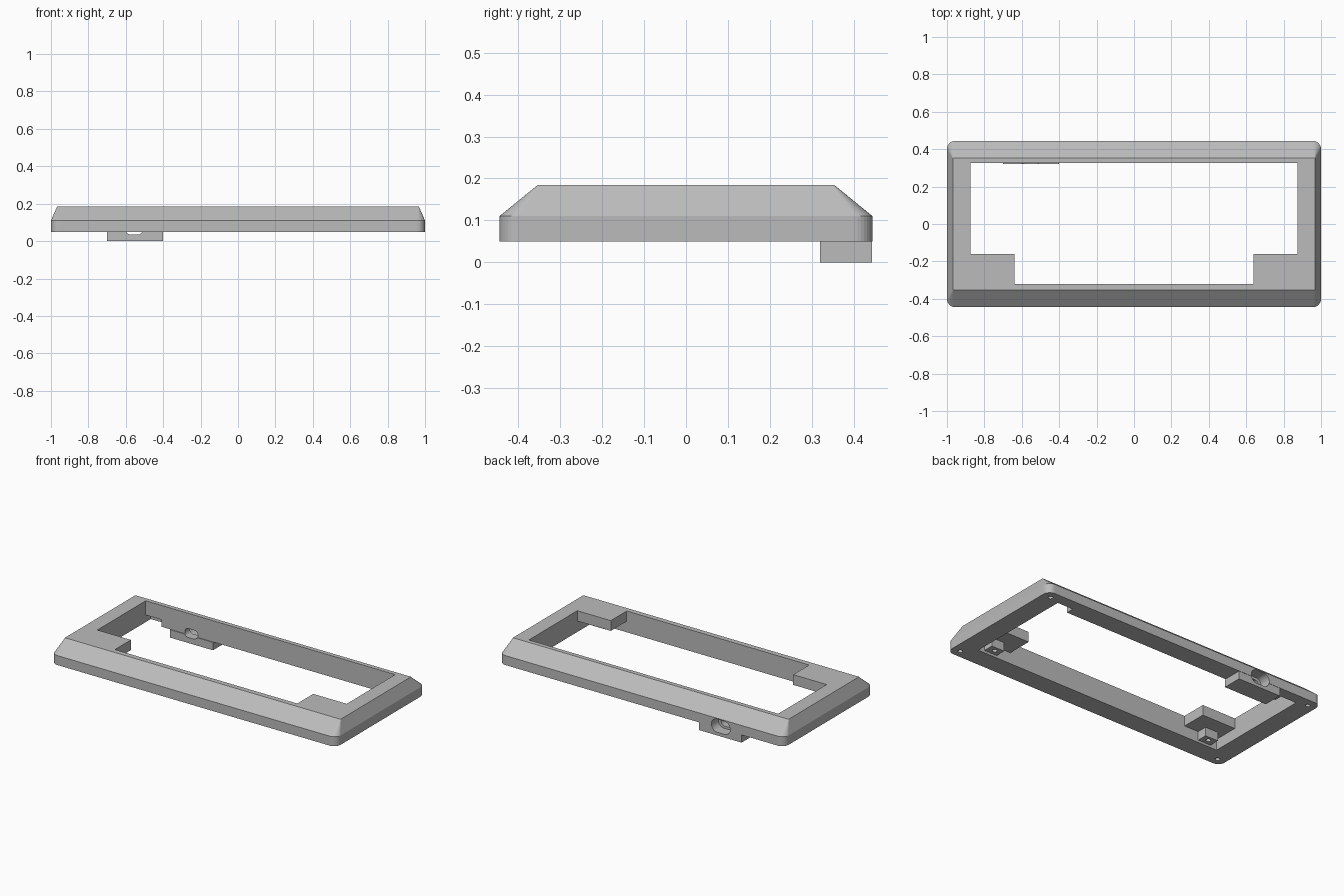
import bpy
import bmesh
import math

cube = bpy.data.objects.get("Cube")
if cube:
    bpy.data.objects.remove(cube, do_unlink=True)

grey = bpy.data.materials.new("plain grey")
grey.use_nodes = True
grey.diffuse_color = (0.5, 0.5, 0.5, 1)
grey.node_tree.nodes["Principled BSDF"].inputs["Base Color"].default_value = (0.5, 0.5, 0.5, 1)


def loft(name, rings):
    """Solid skinned through closed rings of equal point count."""
    bm = bmesh.new()
    loops = [[bm.verts.new(p) for p in ring] for ring in rings]
    n = len(loops[0])
    for low, high in zip(loops, loops[1:]):
        for i in range(n):
            j = (i + 1) % n
            bm.faces.new((low[i], low[j], high[j], high[i]))
    bm.faces.new(loops[0][::-1])
    bm.faces.new(loops[-1])
    bmesh.ops.recalc_face_normals(bm, faces=bm.faces)
    mesh = bpy.data.meshes.new(name)
    bm.to_mesh(mesh)
    bm.free()
    mesh.materials.append(grey)
    obj = bpy.data.objects.new(name, mesh)
    bpy.context.collection.objects.link(obj)
    return obj


def rounded(hx, hy, r, steps=8):
    """Rounded rectangle outline centred on the origin."""
    pts = []
    for k, (sx, sy) in enumerate([(1, 1), (-1, 1), (-1, -1), (1, -1)]):
        for s in range(steps + 1):
            a = math.pi / 2 * (k + s / steps)
            pts.append((sx * (hx - r) + r * math.cos(a), sy * (hy - r) + r * math.sin(a)))
    return pts


def box(name, x0, x1, y0, y1, z0, z1):
    corners = [(x0, y0), (x1, y0), (x1, y1), (x0, y1)]
    return loft(name, [[(x, y, z) for x, y in corners] for z in (z0, z1)])


def rod(name, x, y, r, z0, z1):
    circle = [(x + r * math.cos(k * math.pi / 8), y + r * math.sin(k * math.pi / 8)) for k in range(16)]
    return loft(name, [[(u, v, z) for u, v in circle] for z in (z0, z1)])


def slot(name, x, z, hx, hz, y0, y1):
    outline = rounded(hx, hz, hz * 0.98)
    return loft(name, [[(x + u, y, z + v) for u, v in outline] for y in (y0, y1)])


def cut(target, cutters):
    for c in cutters:
        c.hide_render = True
        mod = target.modifiers.new("cut", 'BOOLEAN')
        mod.operation = 'DIFFERENCE'
        mod.solver = 'EXACT'
        mod.object = c
    bpy.context.view_layer.update()
    graph = bpy.context.evaluated_depsgraph_get()
    mesh = bpy.data.meshes.new_from_object(target.evaluated_get(graph))
    target.modifiers.clear()
    target.data = mesh


BASE, SHOULDER, TOP = 0.05, 0.11, 0.185
BACK, FRONT, SIDE = 0.325, -0.32, 0.875

# Bezel shell with upright rim and sloped upper band
levels = [(BASE, 1, 0.445, 0.045), (SHOULDER, 1, 0.445, 0.045), (TOP, 0.967, 0.353, 0.004)]
bezel = loft("bezel_frame", [[(x, y, z) for x, y in rounded(hx, hy, r)] for z, hx, hy, r in levels])

# Opening, leaving corner shelves at the front
cutters = [
    box("opening_middle", -0.64, 0.64, FRONT, BACK, -0.1, 0.3),
    box("opening_wide", -SIDE, SIDE, -0.16, BACK, -0.1, 0.3),
    box("shelf_underside", -SIDE, SIDE, FRONT, BACK, -0.1, 0.12),
]

# Back wall notches and screw holes
for s in (-1, 1):
    cutters.append(box("notch", *sorted((s * 0.765, s * SIDE)), 0.3, 0.375, 0.0, 0.095))
    for y in (-0.395, 0.395):
        cutters.append(rod("screw_hole", s * 0.945, y, 0.014, 0.0, 0.1))

# Connector housing with a slot and a wider recess outside
housing = box("connector_housing", -0.7, -0.4, 0.32, 0.443, 0, BASE)
port = [
    slot("port_slot", -0.555, 0.062, 0.046, 0.027, 0.28, 0.5),
    slot("port_recess", -0.555, 0.062, 0.066, 0.042, 0.375, 0.55),
]
cut(bezel, cutters + port)
cut(housing, port)

# Mounting posts under the front shelves
for s, side in ((1, "left"), (-1, "right")):
    post = box(side + "_mounting_post", *sorted((s * 0.74, s * 0.83)), FRONT, -0.255, 0.065, 0.12)
    hole = rod("post_hole", s * 0.785, -0.285, 0.014, 0.0, 0.11)
    cut(post, [hole])
    cutters.append(hole)

for c in cutters + port:
    bpy.data.objects.remove(c, do_unlink=True)
